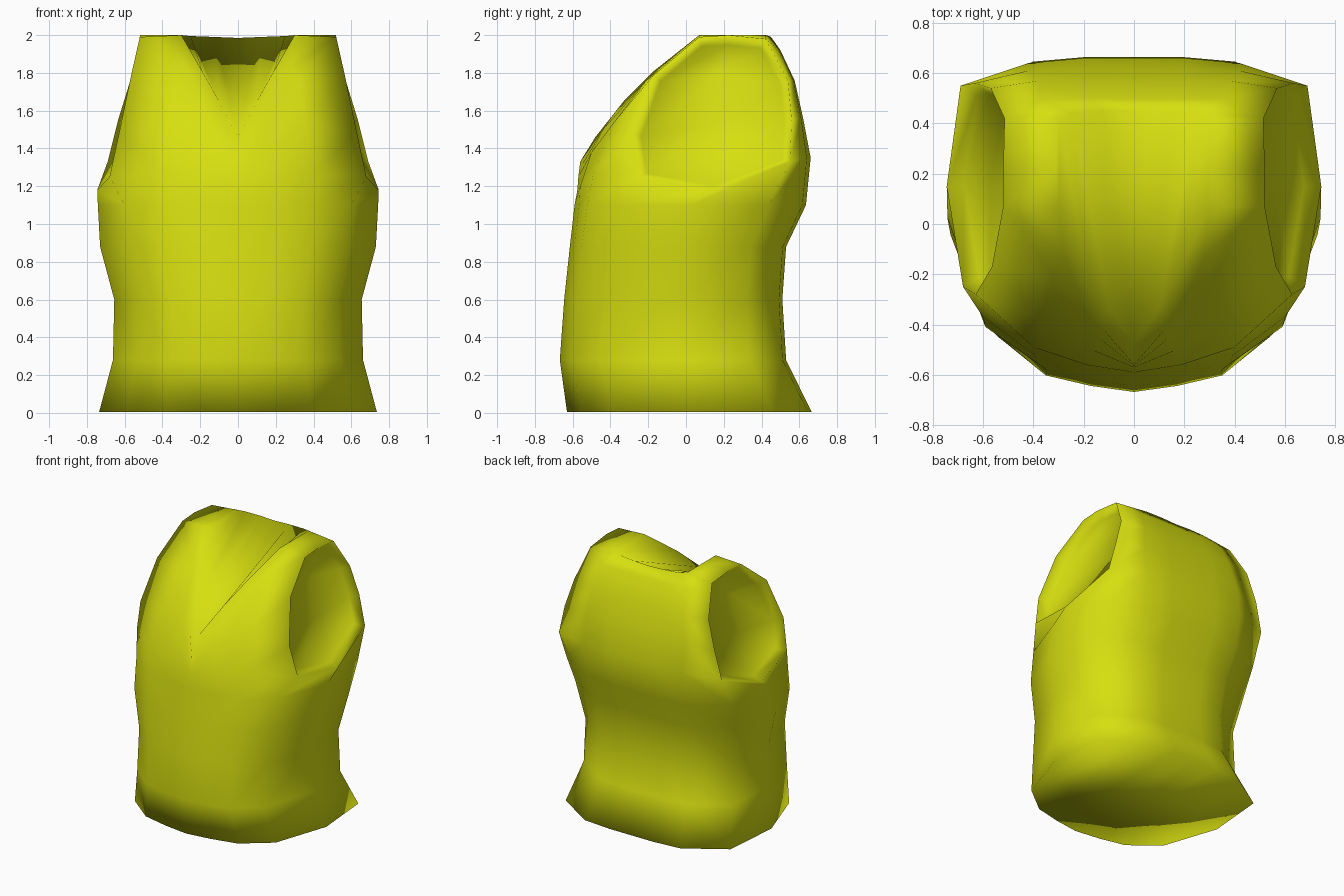
import bpy
import bmesh

if "Cube" in bpy.data.objects:
    bpy.data.objects.remove(bpy.data.objects["Cube"], do_unlink=True)

# Single yellow-green cloth colour
mat = bpy.data.materials.new("yellow_green_cloth")
colour = (0.68, 0.74, 0.005, 1.0)
mat.diffuse_color = colour
mat.use_nodes = True
bsdf = mat.node_tree.nodes["Principled BSDF"]
bsdf.inputs["Base Color"].default_value = colour
bsdf.inputs["Roughness"].default_value = 0.8

# Half cross-section, front centre to back centre: (share of half width, share of depth)
section = [(0, 0), (.26, .02), (.53, .055), (.81, .18), (1, .5),
           (.95, .84), (.55, .985), (.25, 1), (0, 1)]

# Lower torso levels: height, half width, front y, back y
levels = [(.005, .735, -.63, .665), (.28, .662, -.668, .53), (.6, .655, -.645, .51),
          (.88, .73, -.615, .53), (1.1, .742, -.59, .635)]

rows = [[(w * u, f + (b - f) * t, z) for u, t in section] for z, w, f, b in levels]

# Chest and armhole rows; the side column runs across the armhole
rows += [
    [(0, -.575, 1.18), (.19, -.56, 1.2), (.4, -.49, 1.27), (.68, -.25, 1.25), (.745, .15, 1.18),
     (.69, .55, 1.33), (.42, .64, 1.35), (.2, .66, 1.35), (0, .66, 1.35)],
    [(0, -.57, 1.25), (.17, -.5, 1.38), (.36, -.38, 1.54), (.63, -.28, 1.48), (.63, .14, 1.54),
     (.635, .56, 1.55), (.42, .61, 1.56), (.2, .62, 1.56), (0, .62, 1.56)],
    [(0, -.565, 1.29), (.155, -.44, 1.5), (.32, -.21, 1.76), (.565, -.17, 1.79), (.55, .17, 1.81),
     (.57, .54, 1.76), (.38, .57, 1.76), (.2, .575, 1.76), (0, .575, 1.76)],
]
# Shoulder with the outer neckline edge, then the neck rim
rows += [
    [(0, -.56, 1.33), (.14, -.4, 1.56), (.275, -.13, 1.83), (.52, .07, 1.99), (.52, .22, 2),
     (.515, .42, 1.98), (.36, .495, 1.92), (.18, .5, 1.92), (0, .5, 1.92)],
    [(0, -.48, 1.46), (.1, -.33, 1.65), (.19, -.17, 1.81), (.3, .07, 2), (.31, .22, 2),
     (.3, .42, 2), (.25, .44, 1.995), (.12, .45, 1.99), (0, .45, 1.985)],
]

bm = bmesh.new()
grid = [[bm.verts.new(p) for p in row] for row in rows]
last = len(section) - 1
armhole = []
for r, (lower, upper) in enumerate(zip(grid, grid[1:])):
    for i in range(last):
        face = bm.faces.new((lower[i], lower[i + 1], upper[i + 1], upper[i]))
        if 5 <= r <= 7 and i in (3, 4):
            armhole.append(face)


# Closes an opening with strips running from its front edge to its back edge
def close_opening(ring, facing_down):
    for i in range(last // 2):
        strip = [ring[i], ring[i + 1], ring[last - i - 1], ring[last - i]]
        if i == last // 2 - 1:
            strip.pop(2)
        bm.faces.new(strip[::-1] if facing_down else strip)


close_opening(grid[-1], False)
close_opening(grid[0], True)

# Sink the armhole behind its rim
bm.normal_update()
bmesh.ops.inset_region(bm, faces=armhole, thickness=.04, depth=-.06, use_even_offset=True)

for face in bm.faces:
    face.smooth = True
mesh = bpy.data.meshes.new("vest")
bm.to_mesh(mesh)
bm.free()
mesh.materials.append(mat)

vest = bpy.data.objects.new("vest", mesh)
bpy.context.collection.objects.link(vest)

# Mirror to the other half
mirror = vest.modifiers.new("Mirror", 'MIRROR')
mirror.use_axis = (True, False, False)
mirror.use_clip = True
mirror.merge_threshold = 0.001
